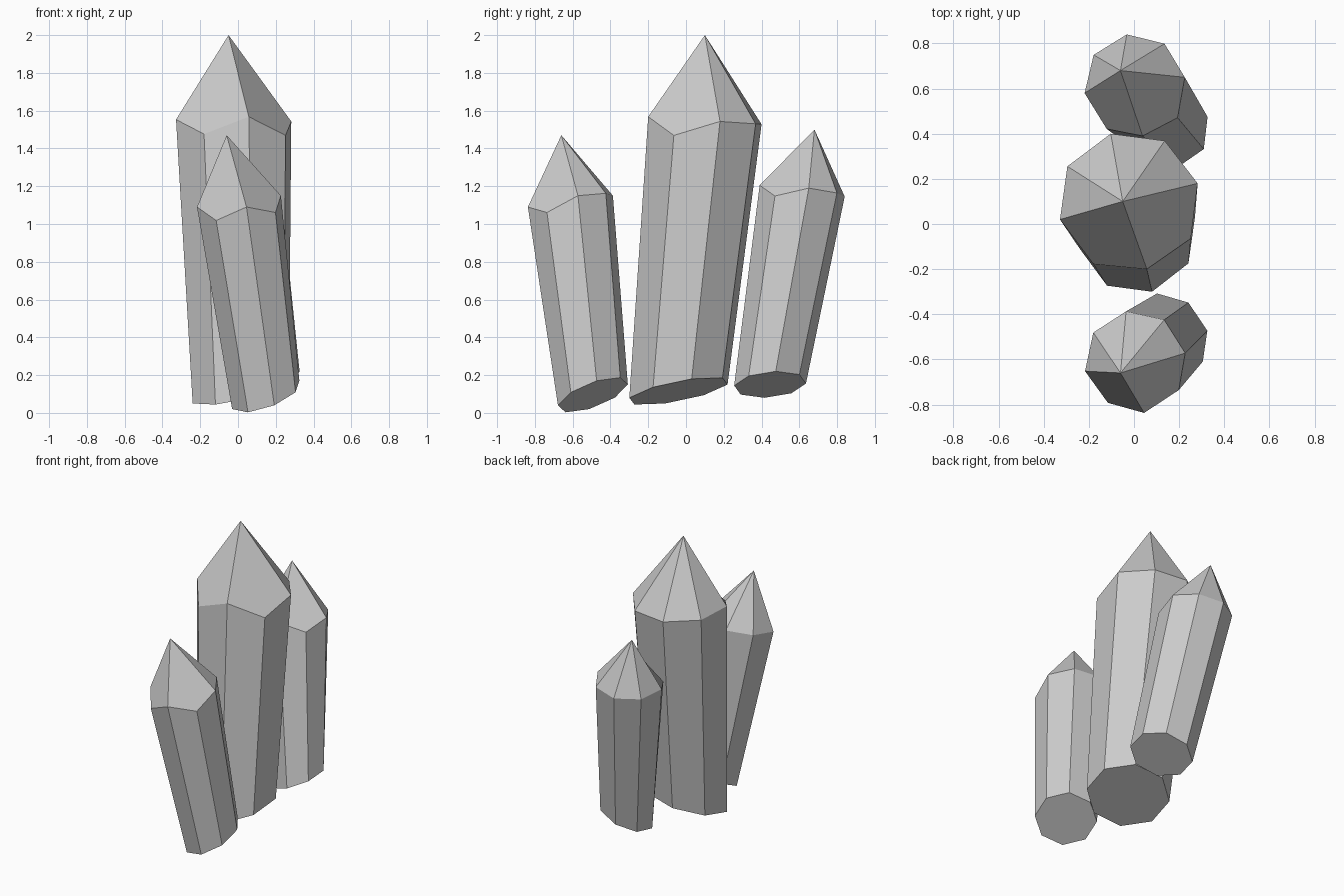
import bpy, bmesh
from math import cos, sin, tau
from mathutils import Vector

cube = bpy.data.objects.get("Cube")
if cube:
    bpy.data.objects.remove(cube, do_unlink=True)

SIDES = 8
SUNKEN = (5, 7)  # rim corners that dip where a wide tip facet meets two sides

stone = bpy.data.materials.new("pale_grey_stone")
stone.use_nodes = True
stone.diffuse_color = (0.6, 0.6, 0.6, 1)
stone.node_tree.nodes["Principled BSDF"].inputs["Base Color"].default_value = stone.diffuse_color


def octagon(centre, across, along):
    """Tilted regular octagon given by its centre and two half axes."""
    c, u, v = Vector(centre), Vector(across), Vector(along)
    return [c + u * cos(tau * i / SIDES) + v * sin(tau * i / SIDES) for i in range(SIDES)]


def crystal(name, base, rim, tip, drop):
    """Leaning, flaring eight-sided prism with a faceted point."""
    axis = (Vector(rim[0]) - Vector(base[0])).normalized()
    low, high = octagon(*base), octagon(*rim)
    for i in SUNKEN:
        high[i] -= axis * drop

    bm = bmesh.new()
    low = [bm.verts.new(p) for p in low]
    high = [bm.verts.new(p) for p in high]
    apex = bm.verts.new(tip)
    bm.faces.new(low[::-1])
    for i in range(SIDES):
        j = (i + 1) % SIDES
        bm.faces.new((low[i], low[j], high[j], high[i]))
        # Wide tip facets span a sunken corner, the others are triangles
        if i in SUNKEN:
            bm.faces.new((high[i - 1], high[i], high[j], apex))
        elif j not in SUNKEN:
            bm.faces.new((high[i], high[j], apex))
    bmesh.ops.recalc_face_normals(bm, faces=bm.faces)

    mesh = bpy.data.meshes.new(name)
    bm.to_mesh(mesh)
    bm.free()
    mesh.materials.append(stone)
    bpy.context.collection.objects.link(bpy.data.objects.new(name, mesh))


# Tall middle crystal
crystal("middle_crystal",
        base=((0.015, -0.04, 0.115), (0.255, 0.07, 0.065), (-0.065, 0.26, 0.035)),
        rim=((-0.023, 0.1, 1.548), (0.305, 0.08, -0.005), (-0.08, 0.3, -0.02)),
        tip=(-0.05, 0.1, 2), drop=0.09)

# Short crystal leaning to the front
crystal("front_crystal",
        base=((0.147, -0.493, 0.095), (0.178, 0.02, 0.075), (-0.045, 0.185, 0.055)),
        rim=((0.005, -0.612, 1.12), (0.222, 0.04, 0.03), (-0.04, 0.225, 0.03)),
        tip=(-0.06, -0.66, 1.47), drop=0.06)

# Short crystal leaning to the back
crystal("back_crystal",
        base=((0.148, 0.445, 0.15), (0.178, 0.03, 0.07), (-0.05, 0.19, 0.005)),
        rim=((0.003, 0.615, 1.175), (0.222, 0.035, 0.015), (-0.035, 0.225, -0.03)),
        tip=(-0.06, 0.68, 1.5), drop=0.06)
